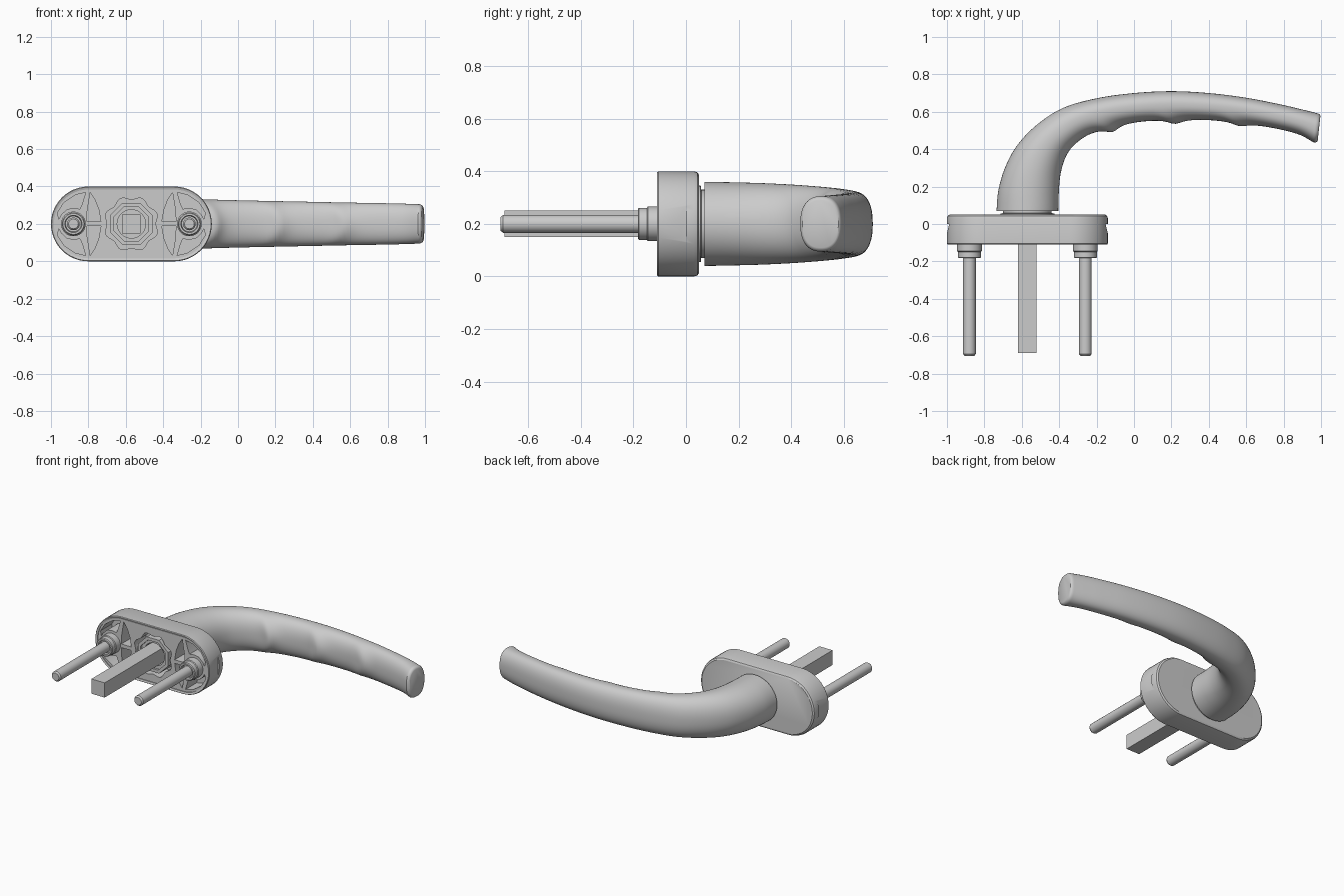
import bpy, bmesh, math
from mathutils import Vector

if "Cube" in bpy.data.objects:
    bpy.data.objects.remove(bpy.data.objects["Cube"])

CX, CZ = -0.57, 0.2          # centre of the backplate


def loft(name, rings, closed=False):
    """Skin a list of equal-length rings; closed joins last to first, otherwise caps."""
    bm = bmesh.new()
    vs = [[bm.verts.new(p) for p in r] for r in rings]
    n = len(rings[0])
    pairs = list(zip(vs, vs[1:])) + ([(vs[-1], vs[0])] if closed else [])
    for a, b in pairs:
        for i in range(n):
            j = (i + 1) % n
            bm.faces.new((a[i], a[j], b[j], b[i]))
    if not closed:
        bm.faces.new(vs[0])
        bm.faces.new(vs[-1])
    bmesh.ops.recalc_face_normals(bm, faces=bm.faces)
    me = bpy.data.meshes.new(name)
    bm.to_mesh(me)
    bm.free()
    ob = bpy.data.objects.new(name, me)
    bpy.context.collection.objects.link(ob)
    return ob


def lathe(name, cx, profile, n=40, closed=False, turn=0.0):
    """Turn a (radius, y) profile about the y direction."""
    angs = [2 * math.pi * i / n + turn for i in range(n)]
    return loft(name, [[(cx + r * math.cos(a), y, CZ + r * math.sin(a)) for a in angs]
                       for r, y in profile], closed)


def stadium(inset, n=24):
    """Outline with two round ends, relative to the plate centre."""
    r, pts = 0.2 - inset, []
    for s, start in ((1, -math.pi / 2), (-1, math.pi / 2)):
        for i in range(n + 1):
            a = start + math.pi * i / n
            pts.append((s * 0.23 + r * math.cos(a), r * math.sin(a)))
    return pts


def pierced_plate(name, loops, y0, y1):
    """Flat plate with holes, made from a filled 2D curve."""
    cu = bpy.data.curves.new(name, 'CURVE')
    cu.dimensions = '2D'
    cu.fill_mode = 'BOTH'
    cu.extrude = (y1 - y0) / 2
    for lp in loops:
        sp = cu.splines.new('POLY')
        sp.points.add(len(lp) - 1)
        for p, (u, v) in zip(sp.points, lp):
            p.co = (u, v, 0, 1)
        sp.use_cyclic_u = True
    ob = bpy.data.objects.new(name, cu)
    bpy.context.collection.objects.link(ob)
    ob.location = (CX, (y0 + y1) / 2, CZ)
    ob.rotation_euler = (math.pi / 2, 0, 0)
    bpy.ops.object.select_all(action='DESELECT')
    ob.select_set(True)
    bpy.context.view_layer.objects.active = ob
    bpy.ops.object.convert(target='MESH')


# Cover: hollow round-ended shell, open towards the front
profile = [(0.016, 0.02), (0.016, -0.106), (0.004, -0.11), (0, -0.105),
           (0, 0.03), (0.004, 0.043), (0.014, 0.05)]
cover = loft("backplate_cover",
             [[(CX + u, y, CZ + v) for u, v in stadium(ins)] for ins, y in profile])

# Slanted pry notches at both ends of the cover
for s in (1, -1):
    wedge = [(0.43, -0.05), (0.418, 0.0), (0.5, 0.0), (0.5, -0.05)]
    cut = loft("notch_cutter", [[(CX + s * u, y, z) for u, y in wedge] for z in (0.05, 0.35)])
    cut.hide_render = True
    m = cover.modifiers.new("notch", 'BOOLEAN')
    m.operation, m.object, m.solver = 'DIFFERENCE', cut, 'EXACT'
    bpy.context.view_layer.objects.active = cover
    bpy.ops.object.modifier_apply(modifier=m.name)
    bpy.data.objects.remove(cut)

# Insert plate with ribbed pockets and a scalloped centre hole
end_pocket = [(0.245, 0.168), (0.30, 0.155), (0.36, 0.115), (0.395, 0.06), (0.388, 0.025),
              (0.375, 0.05), (0.345, 0.078), (0.31, 0.085), (0.275, 0.08), (0.262, 0.11)]
lens_pocket = [(0.22, 0.168), (0.236, 0.07), (0.238, 0.012), (0.163, 0.012), (0.174, 0.075),
               (0.195, 0.13)]
holes = [[(su * u, sv * v) for u, v in lp]
         for lp in (end_pocket, lens_pocket) for su in (1, -1) for sv in (1, -1)]
scallop = []
for i in range(96):
    a = 2 * math.pi * i / 96
    r = 0.138 + 0.009 * math.cos(8 * a + math.pi)
    scallop.append((r * math.cos(a), r * math.sin(a)))
pierced_plate("insert_plate", [stadium(0.013)] + holes + [scallop], -0.1, 0.021)

# Centre bearing: octagonal ring with a stepped round sleeve
lathe("octagon_ring", CX, [(0.122, 0.021), (0.122, -0.1), (0.1, -0.1), (0.1, 0.021)], 8, True,
      math.pi / 8)
lathe("bearing_sleeve", CX, [(0.102, 0.021), (0.102, -0.085), (0.076, -0.085), (0.076, 0.021)],
      40, True)

# Square spindle
loft("spindle", [[(CX + a * 0.05, y, CZ + b * 0.05)
                  for a, b in ((1, 1), (-1, 1), (-1, -1), (1, -1))] for y in (-0.69, 0.021)])

# Screws and their collars
for side, s in (("left", -1), ("right", 1)):
    x = CX + s * 0.31
    lathe("screw_" + side, x, [(0.026, -0.705), (0.034, -0.695), (0.034, 0.021)], 28)
    lathe("screw_collar_" + side, x,
          [(0.066, 0.021), (0.066, -0.145), (0.061, -0.149), (0.061, -0.178), (0.056, -0.183),
           (0.046, -0.183), (0.042, -0.165), (0.033, -0.165), (0.033, 0.021)], 36, True)

# Neck ring between cover and handle
lathe("neck_ring", CX, [(0.145, 0.045), (0.145, 0.056), (0.13, 0.058), (0.13, 0.08)], 48)

# Handle: stations of outer x, y, inner x, y, half height
stations = [(-0.735, 0.07, -0.405, 0.07, 0.160), (-0.725, 0.18, -0.402, 0.17, 0.158),
            (-0.69, 0.30, -0.392, 0.27, 0.155), (-0.625, 0.42, -0.365, 0.36, 0.150),
            (-0.52, 0.53, -0.32, 0.425, 0.144), (-0.38, 0.62, -0.24, 0.485, 0.137),
            (-0.2, 0.672, -0.13, 0.525, 0.131), (0, 0.70, 0.02, 0.55, 0.126),
            (0.2, 0.71, 0.2, 0.562, 0.122), (0.4, 0.70, 0.385, 0.56, 0.118),
            (0.6, 0.675, 0.57, 0.545, 0.114), (0.78, 0.64, 0.745, 0.515, 0.111),
            (0.9, 0.612, 0.88, 0.48, 0.108), (0.98, 0.592, 0.963, 0.435, 0.105)]
ridges = [(-0.13, 0.036), (0.22, 0.026), (0.57, 0.022)]      # finger ridges: x, height
SEG, SUB = 56, 8


def smooth_path(pts, sub):
    """Catmull-Rom interpolation of tuples."""
    out = []
    for i in range(len(pts) - 1):
        quad = zip(pts[max(i - 1, 0)], pts[i], pts[i + 1], pts[min(i + 2, len(pts) - 1)])
        quad = list(quad)
        for k in range(sub):
            t = k / sub
            out.append([0.5 * (2 * b + (c - a) * t + (2 * a - 5 * b + 4 * c - d) * t * t
                               + (3 * b - a - 3 * c + d) * t ** 3) for a, b, c, d in quad])
    return out + [list(pts[-1])]


def section(st, expo, scale=1.0, push=0.0):
    """One rounded handle section with the finger ridges raised on its inner side."""
    o, i = Vector((st[0], st[1], CZ)), Vector((st[2], st[3], CZ))
    mid, half = (o + i) / 2, (o - i) / 2
    d = half.normalized()
    mid = mid + Vector((d.y, -d.x, 0)) * push
    ring = []
    for k in range(SEG):
        a = 2 * math.pi * k / SEG
        c, s = math.cos(a), math.sin(a)
        f = scale / (abs(c) ** expo + abs(s) ** expo) ** (1 / expo)
        p = mid + half * (c * f) + Vector((0, 0, st[4] * s * f))
        if c < 0:
            lift = sum(h / (1 + ((p.x - x + 0.07 * s * s) / 0.05) ** 2) for x, h in ridges)
            fade = min(1, max(0, (p.y - 0.3) / 0.15))
            p -= d * (lift * fade * (-c) ** 1.5)
        ring.append(p)
    return ring


path = smooth_path(stations, SUB)
rings = [section(st, 2 + 0.4 * min(1, 2 * k / len(path))) for k, st in enumerate(path)]
for sc, push in ((0.975, 0.008), (0.93, 0.014), (0.86, 0.018)):
    rings.append(section(stations[-1], 2.4, sc, push))
loft("handle_grip", rings)

# Smooth shading with crisp edges
bpy.ops.object.select_all(action='DESELECT')
for ob in bpy.context.scene.objects:
    if ob.type == 'MESH':
        ob.select_set(True)
        bpy.context.view_layer.objects.active = ob
bpy.ops.object.shade_smooth_by_angle(angle=math.radians(35))
